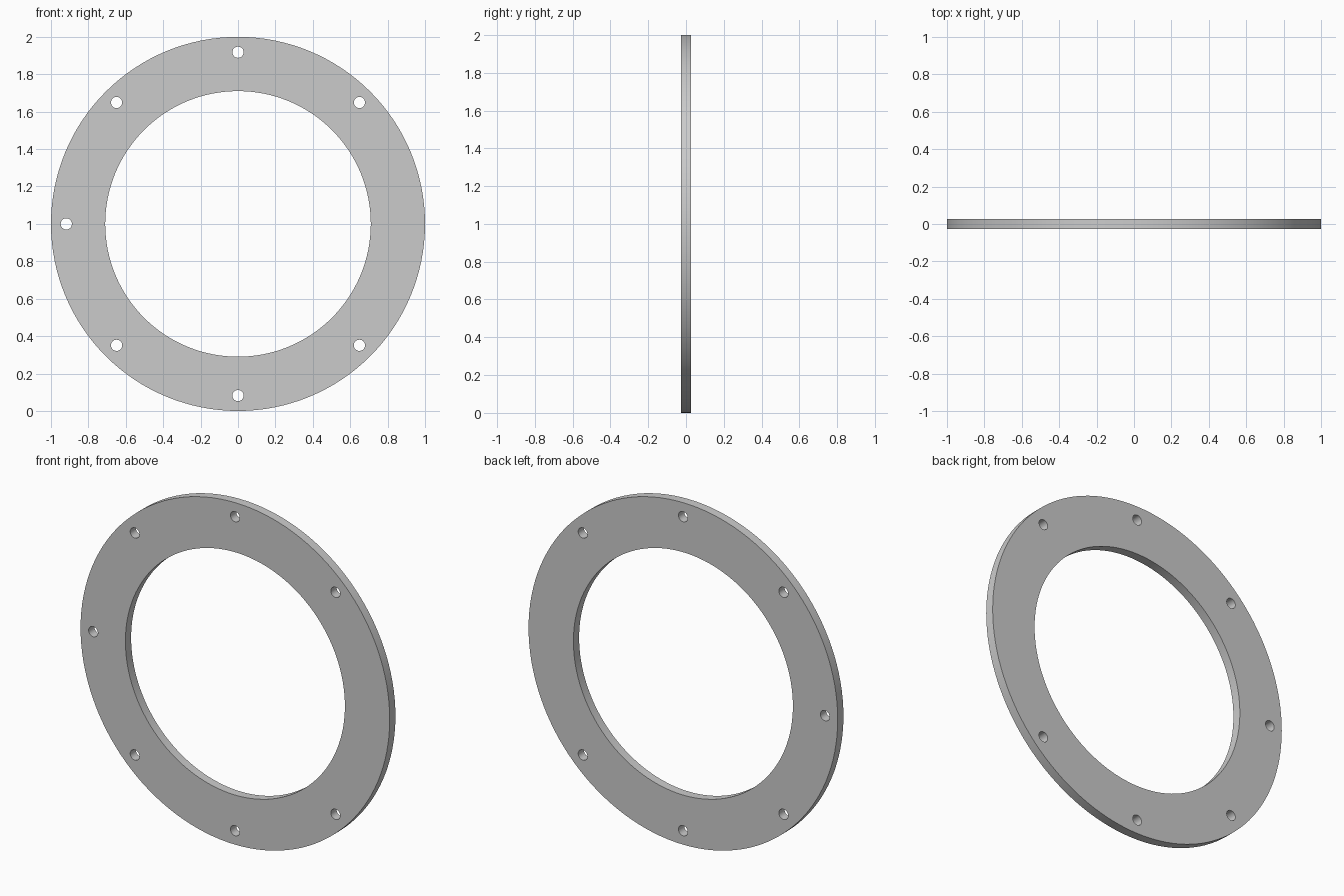
import bpy, bmesh
from math import cos, sin, radians, pi

if "Cube" in bpy.data.objects:
    bpy.data.objects.remove(bpy.data.objects["Cube"])

OUTER, INNER, THICK = 1.0, 0.71, 0.053
BOLT_CIRCLE, HOLE_R = 0.918, 0.03


def cylinder(name, r, depth, x=0.0, z=1.0, sides=128):
    """Cylinder lying along the y axis."""
    bpy.ops.mesh.primitive_cylinder_add(vertices=sides, radius=r, depth=depth,
                                        location=(x, 0, z), rotation=(pi / 2, 0, 0))
    ob = bpy.context.object
    ob.name = name
    bpy.ops.object.transform_apply(location=True, rotation=True, scale=True)
    return ob


# flange disc
ring = cylinder("flange_ring", OUTER, THICK)

# cutters: centre opening and seven bolt holes (none on the +x side)
cutters = [cylinder("centre_cutter", INNER, 0.3)]
for i in range(1, 8):
    a = radians(45 * i)
    cutters.append(cylinder(f"bolt_hole_cutter_{i}", HOLE_R, 0.3,
                            BOLT_CIRCLE * cos(a), 1 + BOLT_CIRCLE * sin(a), 32))

for c in cutters:
    mod = ring.modifiers.new(c.name, 'BOOLEAN')
    mod.operation = 'DIFFERENCE'
    mod.solver = 'EXACT'
    mod.object = c
    c.hide_render = True

# apply the cuts and discard the cutters
bpy.ops.object.select_all(action='DESELECT')
ring.select_set(True)
bpy.context.view_layer.objects.active = ring
for c in cutters:
    bpy.ops.object.modifier_apply(modifier=c.name)
    bpy.data.objects.remove(c, do_unlink=True)

bpy.ops.object.shade_smooth_by_angle(angle=radians(30))
